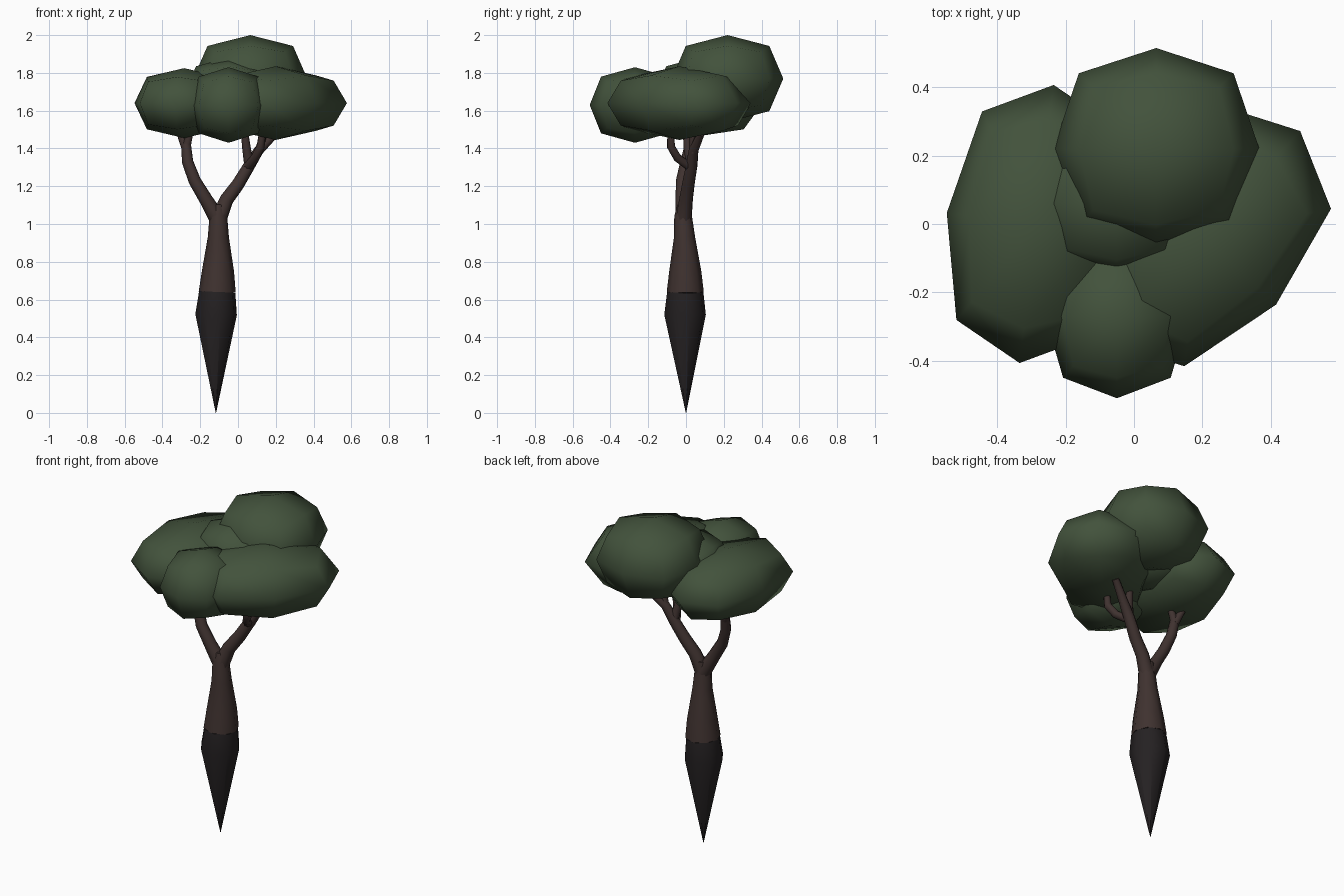
import bpy, bmesh
from math import radians
from mathutils import Matrix, Vector

if "Cube" in bpy.data.objects:
    bpy.data.objects.remove(bpy.data.objects["Cube"])


def material(name, rgb):
    m = bpy.data.materials.new(name)
    m.diffuse_color = (*rgb, 1)
    m.use_nodes = True
    m.node_tree.nodes["Principled BSDF"].inputs["Base Color"].default_value = m.diffuse_color
    return m


BARK = material("bark", (0.05, 0.032, 0.029))
DARK = material("dark_bark", (0.018, 0.015, 0.016))
LEAF = material("leaf", (0.055, 0.085, 0.045))


def blob(name, centre, radii, turn=0):
    """Low-poly leaf clump: a 26-point rounded cube stretched to size."""
    bm = bmesh.new()
    bmesh.ops.create_cube(bm, size=2)
    bmesh.ops.subdivide_edges(bm, edges=bm.edges[:], cuts=1, use_grid_fill=True)
    shrink = {1: 1.0, 2: 0.75, 3: 0.61}
    for v in bm.verts:
        v.co *= shrink[sum(abs(c) > 0.5 for c in v.co)]
    bm.transform(Matrix.Translation(centre) @ Matrix.Rotation(radians(turn), 4, 'Z')
                 @ Matrix.Diagonal((*radii, 1)))
    for f in bm.faces:
        f.smooth = True
    me = bpy.data.meshes.new(name)
    bm.to_mesh(me)
    bm.free()
    me.materials.append(LEAF)
    bpy.context.collection.objects.link(bpy.data.objects.new(name, me))


def limb(name, points, mat=BARK, res=2):
    """Tapered tube through (x, y, z, radius) points."""
    cu = bpy.data.curves.new(name, 'CURVE')
    cu.dimensions = '3D'
    cu.bevel_depth = 1
    cu.bevel_resolution = res
    cu.use_fill_caps = True
    sp = cu.splines.new('POLY')
    sp.points.add(len(points) - 1)
    for p, (x, y, z, r) in zip(sp.points, points):
        p.co = (x, y, z, 1)
        p.radius = r
    sp.use_smooth = True
    cu.materials.append(mat)
    bpy.context.collection.objects.link(bpy.data.objects.new(name, cu))


# Swollen trunk with a pointed root
limb("trunk_base", [(-0.117, 0, 0, 0.001), (-0.116, -0.005, 0.52, 0.112),
                    (-0.11, -0.004, 0.64, 0.098)], DARK)
limb("trunk", [(-0.11, -0.004, 0.64, 0.098), (-0.106, -0.004, 0.75, 0.085),
               (-0.104, -0.008, 0.93, 0.056), (-0.104, -0.015, 1.04, 0.047),
               (-0.104, -0.01, 1.1, 0.036)])

# Left fork and its twigs
limb("left_branch", [(-0.11, -0.012, 1.03, 0.044), (-0.17, -0.02, 1.13, 0.036),
                     (-0.23, -0.02, 1.23, 0.033), (-0.267, 0, 1.33, 0.03),
                     (-0.275, 0.02, 1.42, 0.026)])
limb("left_twig_outer", [(-0.275, 0.02, 1.40, 0.024), (-0.31, 0.05, 1.49, 0.018)])
limb("left_twig_inner", [(-0.275, 0.02, 1.40, 0.024), (-0.25, 0.01, 1.50, 0.018)])

# Right fork and its twigs
limb("right_branch", [(-0.1, -0.012, 1.03, 0.044), (-0.06, 0.0, 1.13, 0.038),
                      (0.0, 0.012, 1.21, 0.035), (0.06, 0.03, 1.31, 0.032),
                      (0.11, 0.04, 1.39, 0.027), (0.2, 0.08, 1.48, 0.02)])
limb("right_twig_front", [(0.05, 0.025, 1.30, 0.025), (0.09, -0.045, 1.35, 0.023),
                          (0.12, -0.08, 1.41, 0.022), (0.13, -0.08, 1.49, 0.018)])
limb("right_twig_inner", [(0.06, 0.03, 1.31, 0.027), (0.045, 0.01, 1.40, 0.023),
                          (0.03, 0.0, 1.52, 0.018)])
limb("right_twig_up", [(0.11, 0.04, 1.38, 0.024), (0.14, 0.03, 1.50, 0.018)])

# Leaf clumps
blob("left_leaves", (-0.285, 0, 1.64), (0.265, 0.41, 0.185), -7)
blob("front_leaves", (-0.05, -0.27, 1.63), (0.21, 0.24, 0.2))
blob("right_leaves", (0.2, -0.035, 1.64), (0.42, 0.295, 0.195), 47)
blob("top_leaves", (0.065, 0.22, 1.77), (0.302, 0.295, 0.23))
blob("middle_leaves", (-0.05, 0.06, 1.7), (0.23, 0.22, 0.18))
